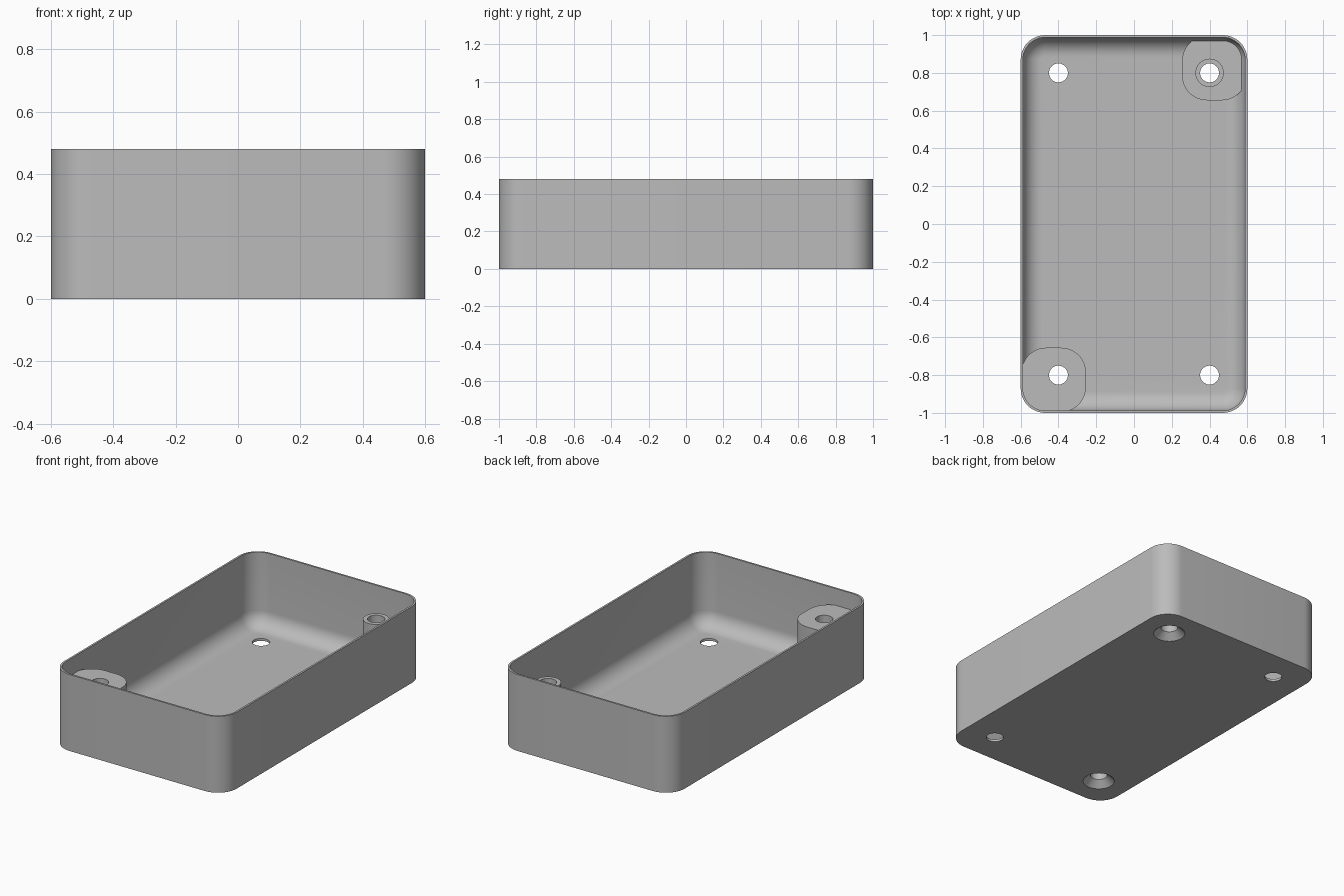
import bpy, bmesh, math

if "Cube" in bpy.data.objects:
    bpy.data.objects.remove(bpy.data.objects["Cube"], do_unlink=True)

HX, HY, HEIGHT = 0.6, 1.0, 0.48
CORNER, WALL, FLOOR, FILLET = 0.13, 0.012, 0.015, 0.1
POST_TOP, PAD_TOP, HOLE = 0.375, 0.058, 0.05

grey = bpy.data.materials.new("plain_grey")
grey.use_nodes = True
grey.diffuse_color = (0.5, 0.5, 0.5, 1)
grey.node_tree.nodes["Principled BSDF"].inputs["Base Color"].default_value = (0.5, 0.5, 0.5, 1)


def rounded_rect(hx, hy, r, z, cx=0, cy=0, segs=12):
    pts = []
    for q, (sx, sy) in enumerate(((1, 1), (-1, 1), (-1, -1), (1, -1))):
        for i in range(segs + 1):
            a = (q + i / segs) * math.pi / 2
            pts.append((cx + sx * (hx - r) + r * math.cos(a),
                        cy + sy * (hy - r) + r * math.sin(a), z))
    return pts


def circle(cx, cy, r, z, n=48):
    return [(cx + r * math.cos(math.tau * i / n), cy + r * math.sin(math.tau * i / n), z)
            for i in range(n)]


def loft(name, rings):
    """Skin a stack of matching rings and cap both ends."""
    bm = bmesh.new()
    loops = [[bm.verts.new(p) for p in ring] for ring in rings]
    n = len(loops[0])
    for a, b in zip(loops, loops[1:]):
        for i in range(n):
            j = (i + 1) % n
            bm.faces.new((a[i], a[j], b[j], b[i]))
    bm.faces.new(loops[0][::-1])
    bm.faces.new(loops[-1])
    bmesh.ops.recalc_face_normals(bm, faces=bm.faces)
    mesh = bpy.data.meshes.new(name)
    bm.to_mesh(mesh)
    bm.free()
    mesh.materials.append(grey)
    obj = bpy.data.objects.new(name, mesh)
    bpy.context.collection.objects.link(obj)
    return obj


def select_only(obj):
    bpy.ops.object.select_all(action='DESELECT')
    obj.select_set(True)
    bpy.context.view_layer.objects.active = obj


def boolean(obj, other, operation):
    mod = obj.modifiers.new(operation.lower(), 'BOOLEAN')
    mod.operation, mod.solver, mod.object = operation, 'EXACT', other
    select_only(obj)
    bpy.ops.object.modifier_apply(modifier=mod.name)


# Open tray: outer wall up, over the rim, down inside and round into the floor
def inset_ring(d, z):
    return rounded_rect(HX - d, HY - d, CORNER - d, z)


rings = [inset_ring(0, 0), inset_ring(0, HEIGHT), inset_ring(WALL, HEIGHT)]
for i in range(11):
    a = i / 10 * math.pi / 2
    rings.append(inset_ring(WALL + FILLET * (1 - math.cos(a)),
                            FLOOR + FILLET * (1 - math.sin(a))))
tray = loft("tray_shell", rings)


# Corner posts in two opposite corners
def corner_pad(name, side, top):
    return loft(name, [rounded_rect(0.17, 0.17, CORNER, z, side * 0.425, side * 0.825)
                       for z in (0.006, top)])


tall_post = corner_pad("tall_corner_post", -1, POST_TOP)
low_post = corner_pad("low_pad_with_tube", 1, PAD_TOP)
tube = loft("tube", [circle(0.4, 0.8, 0.075, z) for z in (0.03, POST_TOP)])
boolean(low_post, tube, 'UNION')
bpy.data.objects.remove(tube, do_unlink=True)

# Screw holes: countersunk from below under the posts, plain in the other corners
for sx, sy in ((1, 1), (-1, -1), (1, -1), (-1, 1)):
    x, y = sx * 0.4, sy * 0.8
    profile = [(HOLE, -0.1), (HOLE, 0.6)]
    if sx == sy:
        profile = [(0.105, -0.012), (HOLE, 0.04), (HOLE, 0.6)]
    cutter = loft("hole_cutter", [circle(x, y, r, z) for r, z in profile])
    cutter.hide_render = True
    targets = [tray]
    if sx == sy:
        targets.append(low_post if sx > 0 else tall_post)
    for target in targets:
        boolean(target, cutter, 'DIFFERENCE')
    bpy.data.objects.remove(cutter, do_unlink=True)

for obj in (tray, tall_post, low_post):
    select_only(obj)
    bpy.ops.object.shade_smooth_by_angle(angle=math.radians(30))
